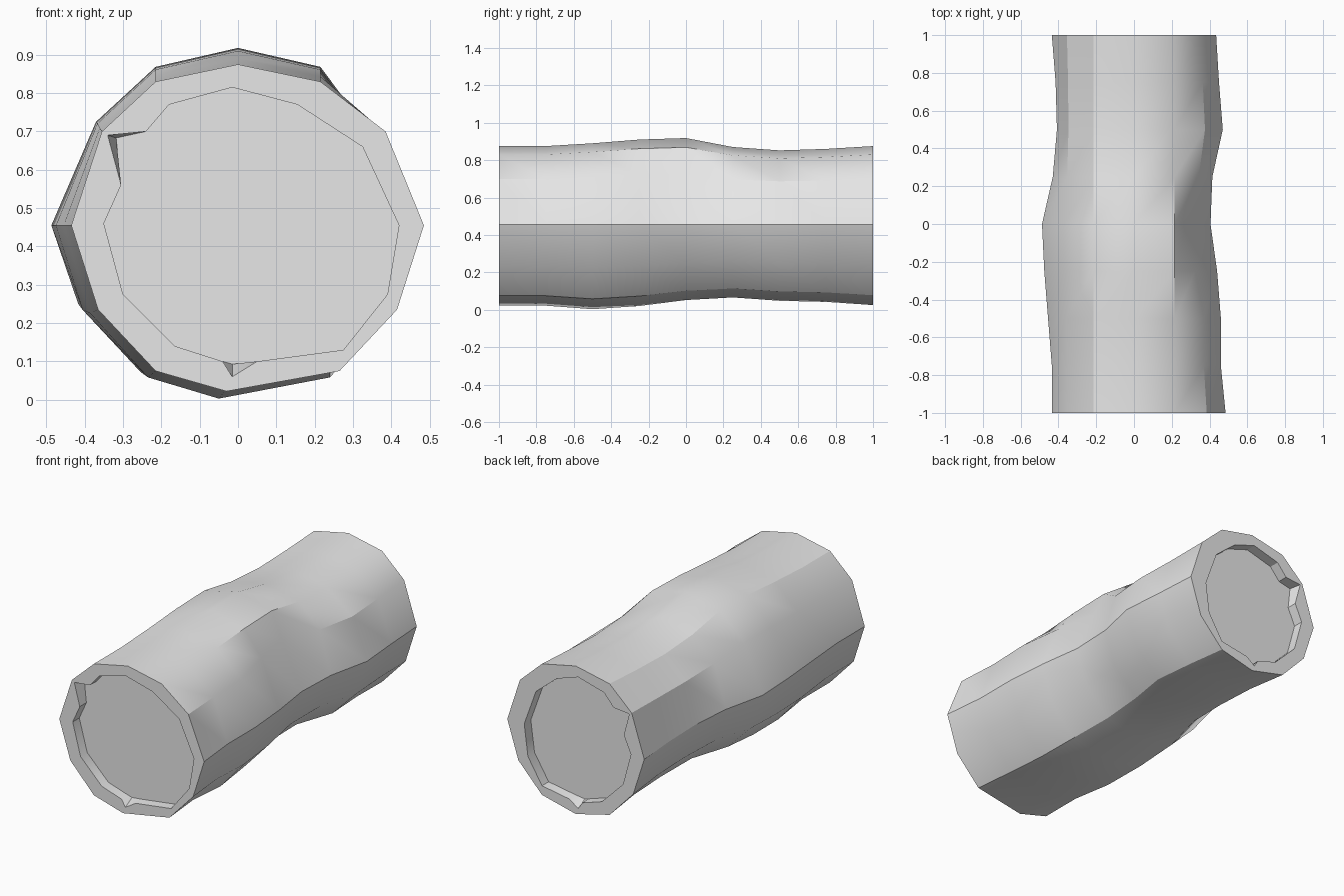
import bpy
import bmesh
from mathutils import Vector

cube = bpy.data.objects.get("Cube")
if cube:
    bpy.data.objects.remove(cube, do_unlink=True)

MID = 0.455
# Right half of the cross-section from top to bottom: x, z, share of sideways bulge
HALF = [(0.215, 0.83, 0.0), (0.355, 0.70, 0.6), (0.435, MID, 1.0),
        (0.365, 0.235, 1.0), (0.215, 0.075, 1.0)]
# Along the log: y, left x, right x, top z, bottom z, bottom drift, dent on upper right
STATIONS = [
    (-1.00, -0.435, 0.485, 0.875, 0.022, -0.03, 0.0),
    (-0.75, -0.435, 0.460, 0.875, 0.022, -0.035, 0.0),
    (-0.50, -0.455, 0.460, 0.890, 0.003, -0.05, 0.0),
    (-0.25, -0.475, 0.440, 0.910, 0.020, -0.04, 0.035),
    (0.00, -0.487, 0.405, 0.918, 0.052, -0.03, 0.06),
    (0.25, -0.430, 0.415, 0.870, 0.066, 0.0, 0.0),
    (0.50, -0.408, 0.470, 0.852, 0.048, 0.0, 0.0),
    (0.75, -0.415, 0.450, 0.860, 0.042, 0.0, 0.0),
    (1.00, -0.435, 0.435, 0.875, 0.025, 0.0, 0.0),
]
# Outline of the end recess; the two notches get shallower towards its floor
HOLE = [(-0.015, 0.815), (0.155, 0.77), (0.325, 0.66), (0.42, 0.455),
        (0.39, 0.275), (0.275, 0.13), (0.05, 0.10), (-0.015, 0.06),
        (-0.04, 0.10), (-0.165, 0.14), (-0.30, 0.275), (-0.35, 0.46),
        (-0.305, 0.56), (-0.34, 0.69), (-0.24, 0.70), (-0.18, 0.77)]
NOTCH_FLOOR = {7: (-0.015, 0.093), 13: (-0.318, 0.683)}
DEPTH = 0.06


def section(bm, y, left, right, top, bottom, drift, dent):
    """One twelve-sided ring of the log."""
    def height(z):
        if z > MID:
            return MID + (z - MID) * (top - MID) / 0.42
        return MID - (MID - z) * (MID - bottom) / 0.433

    right_side, left_side = [], []
    for i, (x, z, share) in enumerate(HALF):
        push = dent if i == 1 else 0.0
        right_side.append((x + share * (right - 0.435) - push, y, height(z)))
        left_share = share * (0.5 if i == 1 else 1.0)
        left_side.append((-x + left_share * (left + 0.435), y, height(z)))
    ring = [(0, y, top)] + right_side + [(drift, y, bottom)] + left_side[::-1]
    return [bm.verts.new(p) for p in ring]


def skin(bm, a, b):
    """Join two rings of equal length with quads."""
    n = len(a)
    for i in range(n):
        j = (i + 1) % n
        bm.faces.new((a[i], a[j], b[j], b[i]))


def loop_edges(bm, ring):
    edges = []
    for i, v in enumerate(ring):
        w = ring[(i + 1) % len(ring)]
        edges.append(bm.edges.get((v, w)) or bm.edges.new((v, w)))
    return edges


def recessed_end(bm, outer, y, narrow):
    """Flat rim, short inner wall and floor of one end."""
    side = 1 if y > 0 else -1

    def place(p, yy):
        return bm.verts.new((p[0] * (narrow if p[0] > 0 else 1), yy, p[1]))

    mouth = [place(p, y) for p in HOLE]
    floor = [place(NOTCH_FLOOR.get(i, p), y - side * DEPTH) for i, p in enumerate(HOLE)]
    skin(bm, mouth, floor)
    bm.faces.new(floor)
    bmesh.ops.triangle_fill(bm, use_beauty=True, normal=Vector((0, side, 0)),
                            edges=loop_edges(bm, outer) + loop_edges(bm, mouth))


# Log body
bm = bmesh.new()
rings = [section(bm, *s) for s in STATIONS]
for a, b in zip(rings, rings[1:]):
    skin(bm, a, b)
recessed_end(bm, rings[0], -1, 1.0)
recessed_end(bm, rings[-1], 1, 0.78)
bmesh.ops.recalc_face_normals(bm, faces=bm.faces)
mesh = bpy.data.meshes.new("log")
bm.to_mesh(mesh)
bm.free()
log = bpy.data.objects.new("log", mesh)
bpy.context.collection.objects.link(log)

# Plain grey
grey = bpy.data.materials.new("light_grey")
grey.use_nodes = True
colour = (0.8, 0.8, 0.8, 1)
grey.diffuse_color = colour
grey.node_tree.nodes["Principled BSDF"].inputs["Base Color"].default_value = colour
mesh.materials.append(grey)

# Smooth bark with crisp ridges
bpy.ops.object.select_all(action='DESELECT')
log.select_set(True)
bpy.context.view_layer.objects.active = log
bpy.ops.object.shade_smooth_by_angle(angle=0.5236)
